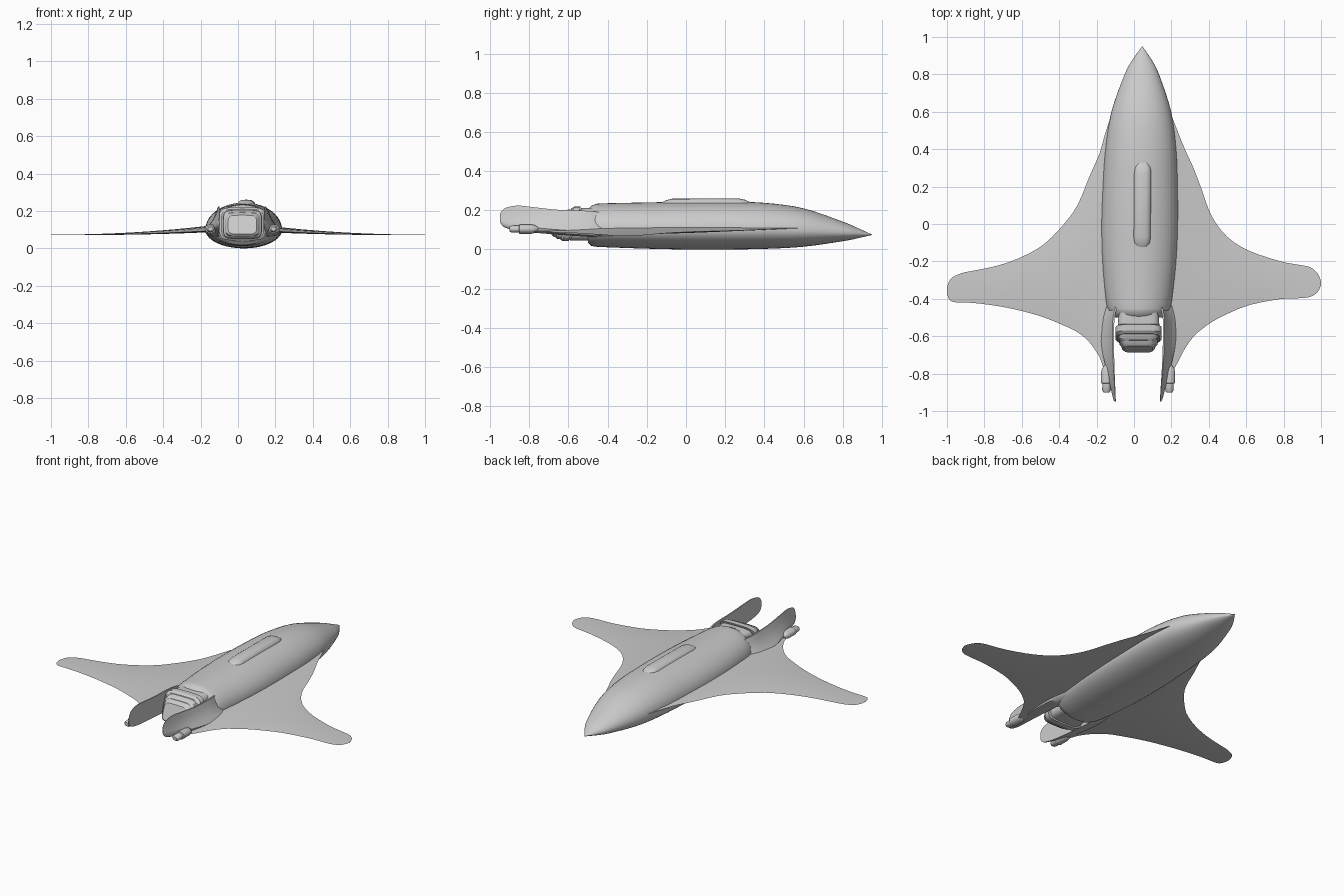
import bpy, bmesh, math


def cx(y):
    """Centre line of the slightly skewed hull."""
    return 0.03 + 0.01 * y


def spline(keys, n=4):
    """Catmull-Rom resampling of tuples."""
    out = []
    for i in range(len(keys) - 1):
        a, b = keys[max(i - 1, 0)], keys[i]
        c, d = keys[i + 1], keys[min(i + 2, len(keys) - 1)]
        for k in range(n):
            t = k / n
            out.append(tuple(
                0.5 * (2 * q + (r - p) * t + (2 * p - 5 * q + 4 * r - s) * t * t
                       + (3 * q - p - 3 * r + s) * t ** 3)
                for p, q, r, s in zip(a, b, c, d)))
    return out + [tuple(keys[-1])]


def loft(name, rings, angle=35):
    """Skin closed rings and cap both ends."""
    bm = bmesh.new()
    loops = [[bm.verts.new(p) for p in r] for r in rings]
    n = len(loops[0])
    for a, b in zip(loops, loops[1:]):
        for i in range(n):
            bm.faces.new((a[i], a[(i + 1) % n], b[(i + 1) % n], b[i]))
    bm.faces.new(loops[0])
    bm.faces.new(loops[-1])
    bmesh.ops.recalc_face_normals(bm, faces=bm.faces)
    me = bpy.data.meshes.new(name)
    bm.to_mesh(me)
    bm.free()
    ob = bpy.data.objects.new(name, me)
    bpy.context.collection.objects.link(ob)
    bpy.ops.object.select_all(action='DESELECT')
    ob.select_set(True)
    bpy.context.view_layer.objects.active = ob
    bpy.ops.object.shade_smooth_by_angle(angle=math.radians(angle))
    return ob


def oval(x, y, hw, bottom, mid, top, n=40, e=1.0):
    """Cross-section with separate upper and lower heights."""
    pts = []
    for i in range(n):
        a = 2 * math.pi * i / n
        c, s = math.cos(a), math.sin(a)
        c = math.copysign(abs(c) ** e, c)
        s = math.copysign(abs(s) ** e, s)
        pts.append((x + hw * c, y, mid + s * ((top - mid) if s > 0 else (mid - bottom))))
    return pts


# Fuselage: y, half width, bottom, middle, top
hull = spline([(0.95, 0.001, 0.074, 0.075, 0.076), (0.88, 0.05, 0.058, 0.08, 0.108),
               (0.8, 0.092, 0.042, 0.085, 0.142), (0.6, 0.16, 0.014, 0.095, 0.21),
               (0.4, 0.19, 0.003, 0.1, 0.238), (0.2, 0.201, 0, 0.1, 0.244),
               (0, 0.205, 0, 0.1, 0.244), (-0.2, 0.198, 0.004, 0.1, 0.24),
               (-0.4, 0.178, 0.011, 0.1, 0.236), (-0.46, 0.165, 0.014, 0.1, 0.233)])
hull += [(-0.485, 0.15, 0.018, 0.1, 0.222), (-0.5, 0.13, 0.035, 0.1, 0.205)]
loft("fuselage", [oval(cx(y) + max(y, 0) * 0.005, y, w, b, m, t) for y, w, b, m, t in hull])

# Raised dorsal spine: y, half width, top
spine = [(0.335, 0.022, 0.235), (0.325, 0.036, 0.243), (0.3, 0.047, 0.254), (0.27, 0.05, 0.26),
         (0.1, 0.05, 0.26), (-0.07, 0.05, 0.259), (-0.1, 0.047, 0.252),
         (-0.122, 0.036, 0.242), (-0.132, 0.022, 0.235)]
loft("dorsal_spine", [oval(cx(y) + 0.013, y, w, 0.19, 0.21, t, 24, 0.7) for y, w, t in spine])

# Wings: x, leading y, trailing y
left = [(-.11, .62, -.83), (-.158, .47, -.78), (-.185, .375, -.71), (-.24, .25, -.63),
        (-.30, .105, -.58), (-.37, .005, -.545), (-.48, -.107, -.50), (-.60, -.176, -.465),
        (-.72, -.22, -.44), (-.85, -.248, -.423), (-.92, -.262, -.42), (-.97, -.285, -.416),
        (-.99, -.31, -.40), (-1, -.34, -.37)]
right = [(.17, .66, -.83), (.22, .53, -.765), (.27, .405, -.67), (.32, .295, -.60),
         (.36, .19, -.565), (.415, .043, -.525), (.5, -.07, -.48), (.618, -.144, -.433),
         (.778, -.198, -.402), (.88, -.218, -.397), (.94, -.23, -.39), (.976, -.257, -.37),
         (.99, -.28, -.35), (1, -.305, -.325)]


def wing(name, table, n=14):
    rings = []
    for x, lead, trail in spline(table, 3):
        f = max(0, min(1, (1 - abs(x)) / 0.85))
        mid, half = 0.072 + 0.036 * f ** 2.2, 0.0012 + 0.015 * f ** 1.8
        ts = [(1 - math.cos(math.pi * i / n)) / 2 for i in range(n + 1)]
        row = [(t, 1) for t in ts] + [(t, -1) for t in ts[-2:0:-1]]
        rings.append([(x, lead + (trail - lead) * t,
                       mid - 0.02 * f * f * (t - 0.3)
                       + side * half * 4 * t * (1 - t)) for t, side in row])
    loft(name, rings, 50)


wing("left_wing", left)
wing("right_wing", right)

# Tail fins: y, inner offset, outer offset, bottom, top
fin_keys = spline([(-0.36, 0.09, 0.178, 0.06, 0.17), (-0.44, 0.115, 0.195, 0.062, 0.19),
                   (-0.52, 0.13, 0.204, 0.066, 0.198), (-0.66, 0.13, 0.196, 0.076, 0.203),
                   (-0.78, 0.126, 0.17, 0.086, 0.216), (-0.86, 0.122, 0.15, 0.095, 0.224),
                   (-0.92, 0.119, 0.136, 0.11, 0.213), (-0.942, 0.118, 0.129, 0.127, 0.195),
                   (-0.95, 0.118, 0.124, 0.145, 0.178)])
section = [(0, 0), (0, 0.5), (0, 1), (0.12, 1), (0.26, 0.8), (0.45, 0.58),
           (0.75, 0.36), (1, 0.2), (0.85, 0.06), (0.4, 0)]
for side, name in ((-1, "left"), (1, "right")):
    loft(name + "_tail_fin",
         [[(cx(y) + side * (a + (b - a) * u), y, lo + (hi - lo) * v) for u, v in section]
          for y, a, b, lo, hi in fin_keys], 45)
    # Small thruster pod with a narrower nozzle under each fin
    pod = [(-0.755, 0.012), (-0.77, 0.024), (-0.79, 0.03), (-0.85, 0.03), (-0.853, 0.023),
           (-0.89, 0.023), (-0.902, 0.014)]
    loft(name + "_thruster",
         [oval(cx(y) + side * 0.168, y, r, 0.104 - 0.8 * r, 0.104, 0.104 + 0.8 * r, 20)
          for y, r in pod])


# Main engine: stepped, raked rounded-square stages
def stage(name, y0, y1, hw0, hw1, z0, z1, shrink=0.0):
    rings = []
    for y, w, s in ((y0, hw0, 0), (y1 + 0.012, hw1, shrink),
                    (y1, hw1 - 0.012, shrink + 0.01)):
        mid = (z0 + z1) / 2
        ring = oval(cx(y), y, w, z0 + s, mid, z1 - s, 32, 0.4)
        rings.append([(px, py - (0.125 - pz) * 0.35, pz) for px, py, pz in ring])
    loft(name, rings, 30)


stage("engine_housing", -0.44, -0.575, 0.105, 0.112, 0.045, 0.212)
stage("engine_collar", -0.57, -0.615, 0.124, 0.124, 0.042, 0.219)
stage("engine_stage", -0.60, -0.645, 0.106, 0.102, 0.05, 0.207, 0.004)
stage("engine_nozzle", -0.63, -0.67, 0.096, 0.088, 0.058, 0.195, 0.008)
